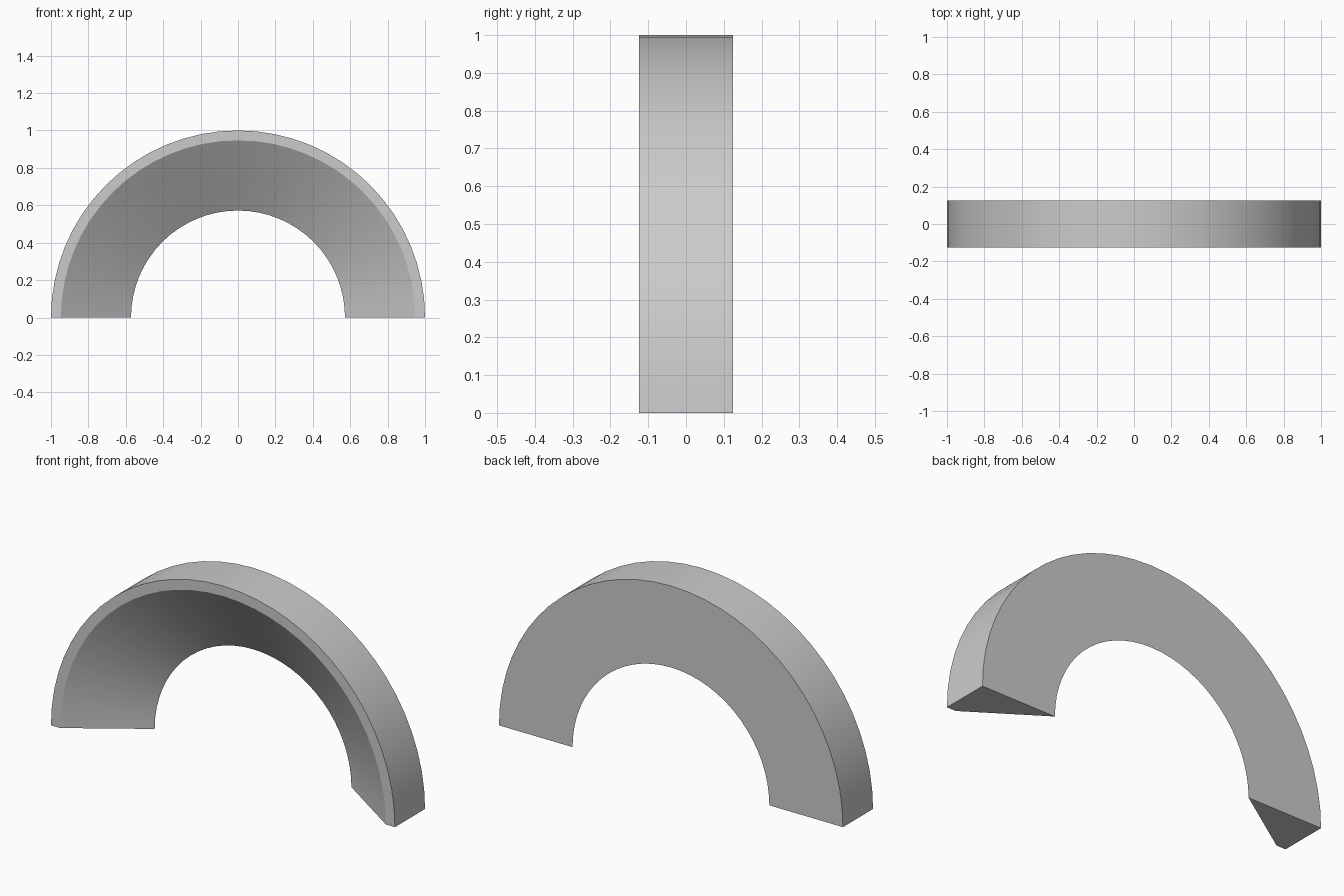
import bpy, bmesh
from math import pi, sin, cos, radians

if "Cube" in bpy.data.objects:
    bpy.data.objects.remove(bpy.data.objects["Cube"])

SEGMENTS = 32

# Cross-section (radius, y): narrow front rim, sloped inside, flat back
PROFILE = [(1.0, -0.125), (0.947, -0.125), (0.572, 0.125), (1.0, 0.125)]

bm = bmesh.new()
rings = []
for i in range(SEGMENTS + 1):
    a = pi * i / SEGMENTS
    rings.append([bm.verts.new((r * cos(a), y, r * sin(a))) for r, y in PROFILE])

# Sweep the section through half a turn
n = len(PROFILE)
for a, b in zip(rings, rings[1:]):
    for j in range(n):
        k = (j + 1) % n
        bm.faces.new((a[j], a[k], b[k], b[j]))

# Flat feet
bm.faces.new(rings[0])
bm.faces.new(rings[-1])
bmesh.ops.recalc_face_normals(bm, faces=bm.faces)

mesh = bpy.data.meshes.new("half_round_arch")
bm.to_mesh(mesh)
bm.free()
arch = bpy.data.objects.new("half_round_arch", mesh)
bpy.context.collection.objects.link(arch)

# Smooth curved surfaces, crisp edges between them
bpy.context.view_layer.objects.active = arch
arch.select_set(True)
bpy.ops.object.shade_smooth_by_angle(angle=radians(25))
